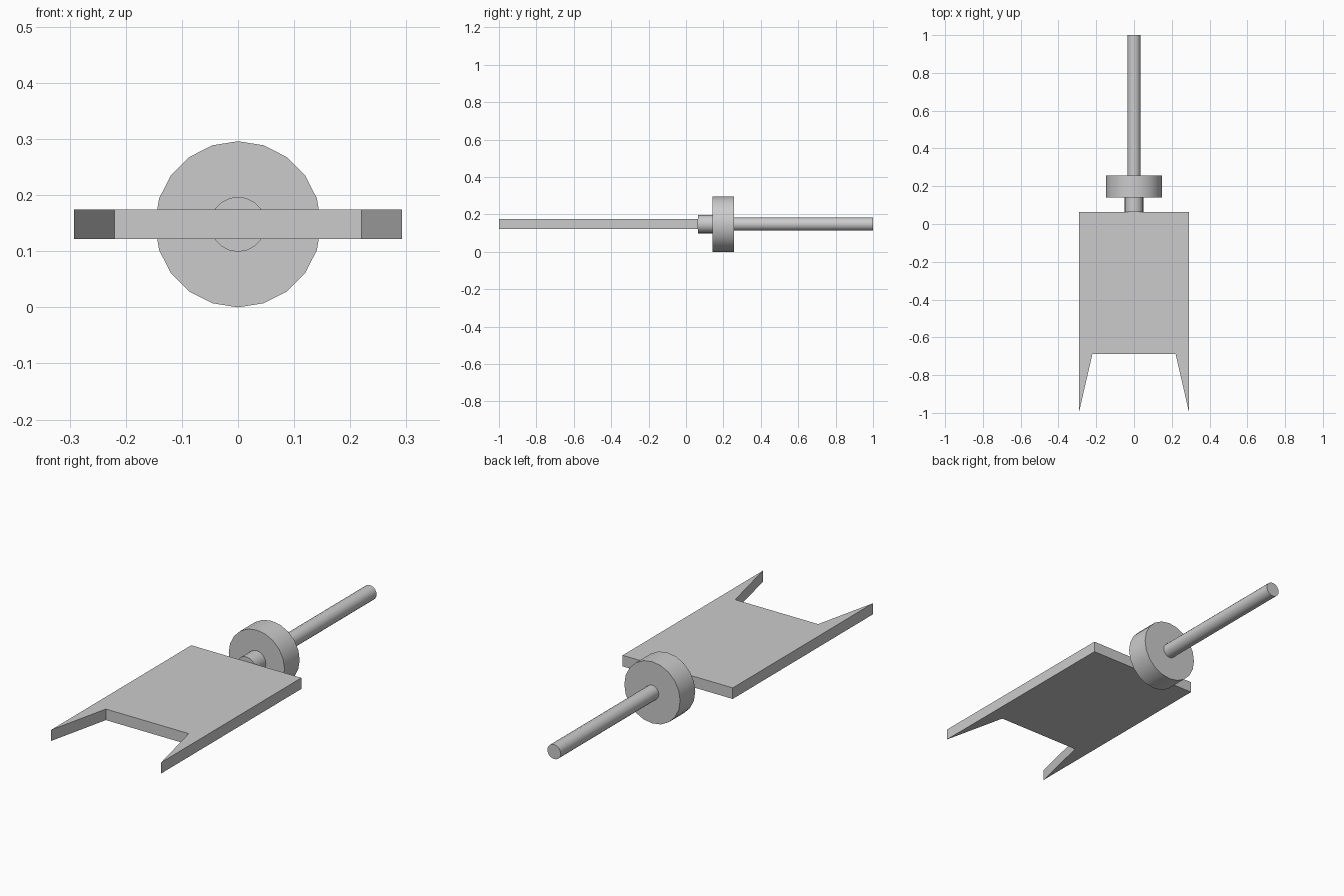
import bpy, bmesh
from math import pi, radians

cube = bpy.data.objects.get("Cube")
if cube:
    bpy.data.objects.remove(cube, do_unlink=True)

AXIS_Z = 0.148

# Single plain grey
grey = bpy.data.materials.new("plain_grey")
grey.use_nodes = True
colour = (0.6, 0.6, 0.6, 1)
grey.diffuse_color = colour
grey.node_tree.nodes["Principled BSDF"].inputs["Base Color"].default_value = colour


def rod(name, radius, y0, y1):
    """Twenty-sided cylinder lying along y, with a vertex at the top."""
    bpy.ops.mesh.primitive_cylinder_add(
        vertices=20, radius=radius, depth=y1 - y0,
        location=(0, (y0 + y1) / 2, AXIS_Z), rotation=(pi / 2, 0, 0))
    obj = bpy.context.object
    obj.name = name
    obj.data.materials.append(grey)
    bpy.ops.object.shade_smooth_by_angle(angle=radians(30))


# Stepped round parts, front to back
rod("neck", 0.049, 0.063, 0.141)
rod("disc", 0.148, 0.141, 0.256)
rod("shaft", 0.035, 0.256, 1.0)

# Flat plate with two pointed prongs at the front
half = [(0.292, 0.063), (0.292, -1.0), (0.22, -0.687)]
outline = half + [(-x, y) for x, y in reversed(half)]
thickness = 0.053
bm = bmesh.new()
face = bm.faces.new([bm.verts.new((x, y, AXIS_Z - thickness / 2)) for x, y in outline])
top = bmesh.ops.extrude_face_region(bm, geom=[face])["geom"]
bmesh.ops.translate(bm, vec=(0, 0, thickness),
                    verts=[v for v in top if isinstance(v, bmesh.types.BMVert)])
bmesh.ops.recalc_face_normals(bm, faces=bm.faces)
mesh = bpy.data.meshes.new("forked_plate")
bm.to_mesh(mesh)
bm.free()
mesh.materials.append(grey)
plate = bpy.data.objects.new("forked_plate", mesh)
bpy.context.collection.objects.link(plate)
